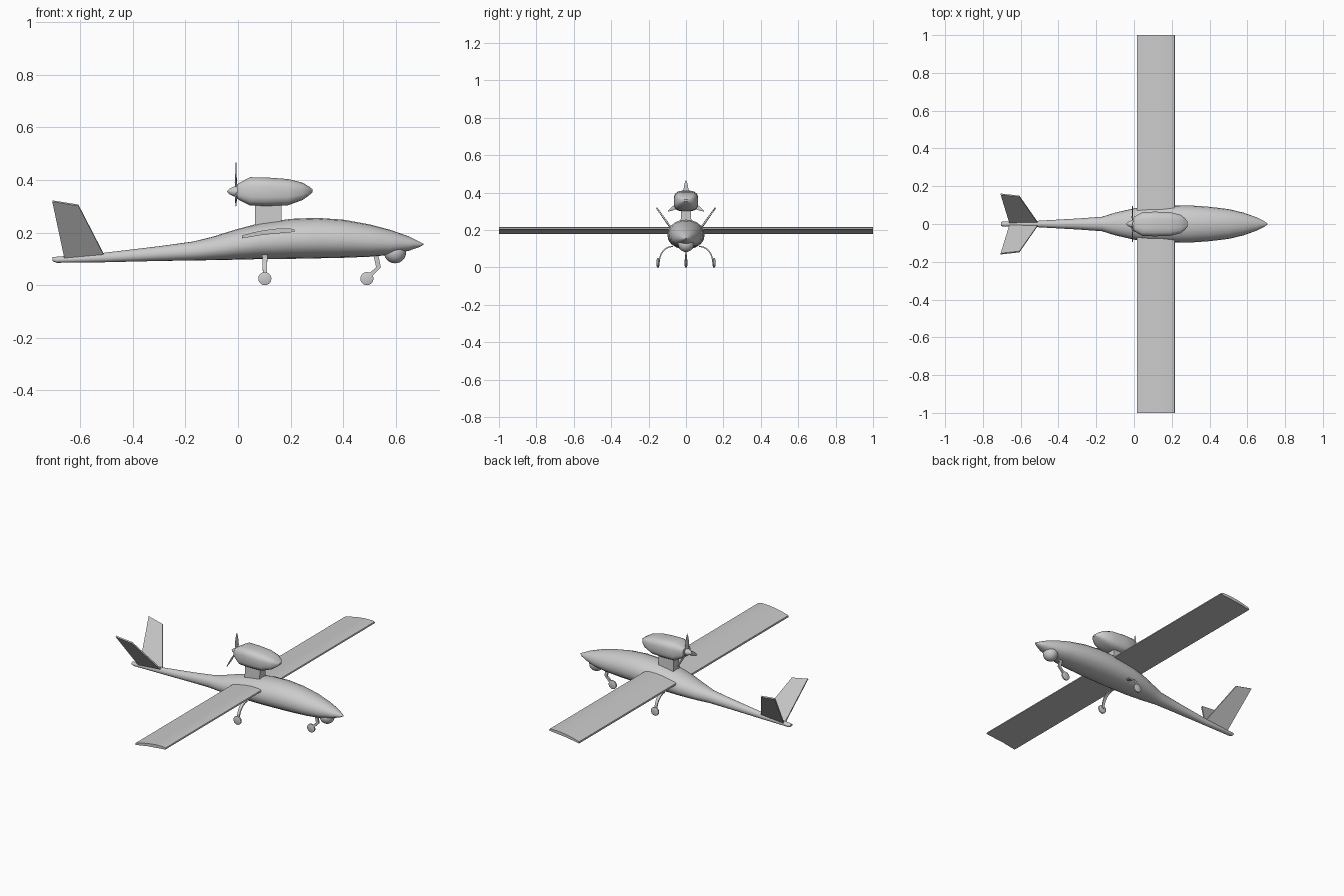
import bpy, bmesh
from math import sin, cos, pi, radians
from mathutils import Vector

if "Cube" in bpy.data.objects:
    bpy.data.objects.remove(bpy.data.objects["Cube"])


def finish(name, bm, angle=35):
    bmesh.ops.remove_doubles(bm, verts=bm.verts, dist=1e-5)
    bmesh.ops.recalc_face_normals(bm, faces=bm.faces)
    me = bpy.data.meshes.new(name)
    bm.to_mesh(me)
    bm.free()
    ob = bpy.data.objects.new(name, me)
    bpy.context.collection.objects.link(ob)
    bpy.ops.object.select_all(action='DESELECT')
    ob.select_set(True)
    bpy.context.view_layer.objects.active = ob
    if angle:
        bpy.ops.object.shade_smooth_by_angle(angle=radians(angle))
    return ob


def loft(name, rings, angle=35):
    """Skin a list of equal-length point rings and cap both ends."""
    bm = bmesh.new()
    vs = [[bm.verts.new(p) for p in r] for r in rings]
    n = len(vs[0])
    for a, b in zip(vs, vs[1:]):
        for i in range(n):
            j = (i + 1) % n
            bm.faces.new((a[i], a[j], b[j], b[i]))
    bm.faces.new(vs[0][::-1])
    bm.faces.new(vs[-1])
    return finish(name, bm, angle)


def spow(v, e):
    return abs(v) ** e * (1 if v >= 0 else -1)


def section(x, w, lo, hi, n, e=1.0, off=0.0, mid=0.5):
    """Superellipse ring across x; mid sets the height of the widest point."""
    zc = lo + (hi - lo) * mid
    pts = []
    for i in range(n):
        a = 2 * pi * i / n + off
        s = spow(sin(a), e)
        pts.append((x, w * spow(cos(a), e), zc + s * ((hi - zc) if s > 0 else (zc - lo))))
    return pts


# Fuselage: x, half width, bottom, top
body = [(-.705, .011, .092, .106), (-.69, .013, .085, .108), (-.51, .017, .087, .123),
        (-.3, .029, .092, .148), (-.17, .038, .094, .166), (-.1, .06, .095, .183),
        (0, .083, .097, .214), (.08, .093, .099, .235), (.2, .099, .1, .252),
        (.3, .098, .102, .256), (.4, .091, .104, .249), (.5, .079, .108, .231),
        (.58, .06, .115, .21), (.65, .035, .131, .185), (.69, .015, .145, .165),
        (.706, .002, .154, .157)]
loft("fuselage", [section(*s, 20, .95, 0, .46) for s in body], 40)

# Wing: one cambered section swept straight across
foil = [(.015, .178), (.015, .189), (.06, .201), (.1, .209), (.15, .215), (.195, .216),
        (.214, .212), (.216, .204), (.2, .201), (.1, .192)]
loft("wing", [[(x, y, z) for x, z in foil] for y in (-1, 1)], 30)

# V tail panels
for s, side in ((1, "left"), (-1, "right")):
    quad = [(-.66, .008, .104), (-.51, .008, .116), (-.607, .147, .304), (-.706, .158, .32)]
    off = Vector((0, .8, -.6)) * .004
    rings = []
    for k in (-1, 1):
        rings.append([(p.x, s * p.y, p.z) for p in (Vector(q) + off * k for q in quad)])
    loft("tail_fin_" + side, rings, 0)

# Engine pod on a pylon
pod = [(-.004, .036, .328, .384), (.045, .064, .302, .411), (.11, .066, .3, .41),
       (.19, .064, .303, .404), (.245, .05, .323, .39), (.27, .032, .341, .375),
       (.284, .012, .354, .364)]
loft("engine_pod", [section(*s, 16, .6, pi / 16) for s in pod], 35)
loft("pylon", [[(.065, -t, z), (.065, t, z), (.165, t, z), (.165, -t, z)]
               for z, t in ((.2, .03), (.32, .026))], 0)

# Spinner and three tapered, twisted blades
spin = [(.0, .02), (-.012, .02), (-.03, .012), (-.041, .002)]
loft("spinner", [section(x, r, .356 - r, .356 + r, 12) for x, r in spin], 40)
blade = [(.012, .007, 50), (.035, .017, 40), (.06, .015, 28), (.09, .009, 18), (.11, .002, 12)]
for b in range(3):
    a = 2 * pi * b / 3
    rings = []
    for r, w, tw in blade:
        t, ring = radians(tw), []
        for u, v in ((-w, 0), (0, .002), (w, 0), (0, -.002)):
            x, y = u * sin(t) * .4 + v, u * cos(t)
            ring.append((x - .008, y * cos(a) + r * sin(a), .356 + r * cos(a) - y * sin(a)))
        rings.append(ring)
    loft(f"propeller_blade_{b + 1}", rings, 35)

# Landing gear helpers
def wheel(name, x, y, z=.025):
    prof = [(-.007, .017), (-.004, .025), (.004, .025), (.007, .017)]
    loft(name, [[(x + r * cos(2 * pi * i / 20), y + d, z + r * sin(2 * pi * i / 20))
                 for i in range(20)] for d, r in prof], 35)


def strut(name, path):
    """Flat bar along (x, y, z, half width in x, nx, ny, nz thickness offset)."""
    rings = []
    for x, y, z, w, (ny, nz) in path:
        rings.append([(x - w, y - ny, z - nz), (x + w, y - ny, z - nz),
                      (x + w, y + ny, z + nz), (x - w, y + ny, z + nz)])
    loft(name, rings, 35)


# Main gear: arched legs
for s, side in ((1, "left"), (-1, "right")):
    path = []
    for i in range(9):
        a = i / 8 * pi / 2
        path.append((.102, s * (.07 + .073 * sin(a)), .028 + .085 * cos(a),
                     .011 - .004 * i / 8, (s * .0035 * sin(a), .0035 * cos(a))))
    strut("main_leg_" + side, path)
    wheel("main_wheel_" + side, .102, s * .15)

# Nose gear: bent leg
strut("nose_leg", [(.522, 0, .125, .009, (.005, 0)), (.534, 0, .068, .009, (.005, 0)),
                   (.492, 0, .028, .012, (.005, 0))])
wheel("nose_wheel", .49, 0)

# Camera ball under the nose
bm = bmesh.new()
bmesh.ops.create_uvsphere(bm, u_segments=24, v_segments=14, radius=.042)
bmesh.ops.translate(bm, verts=bm.verts, vec=(.597, 0, .125))
finish("camera_ball", bm, 40)
